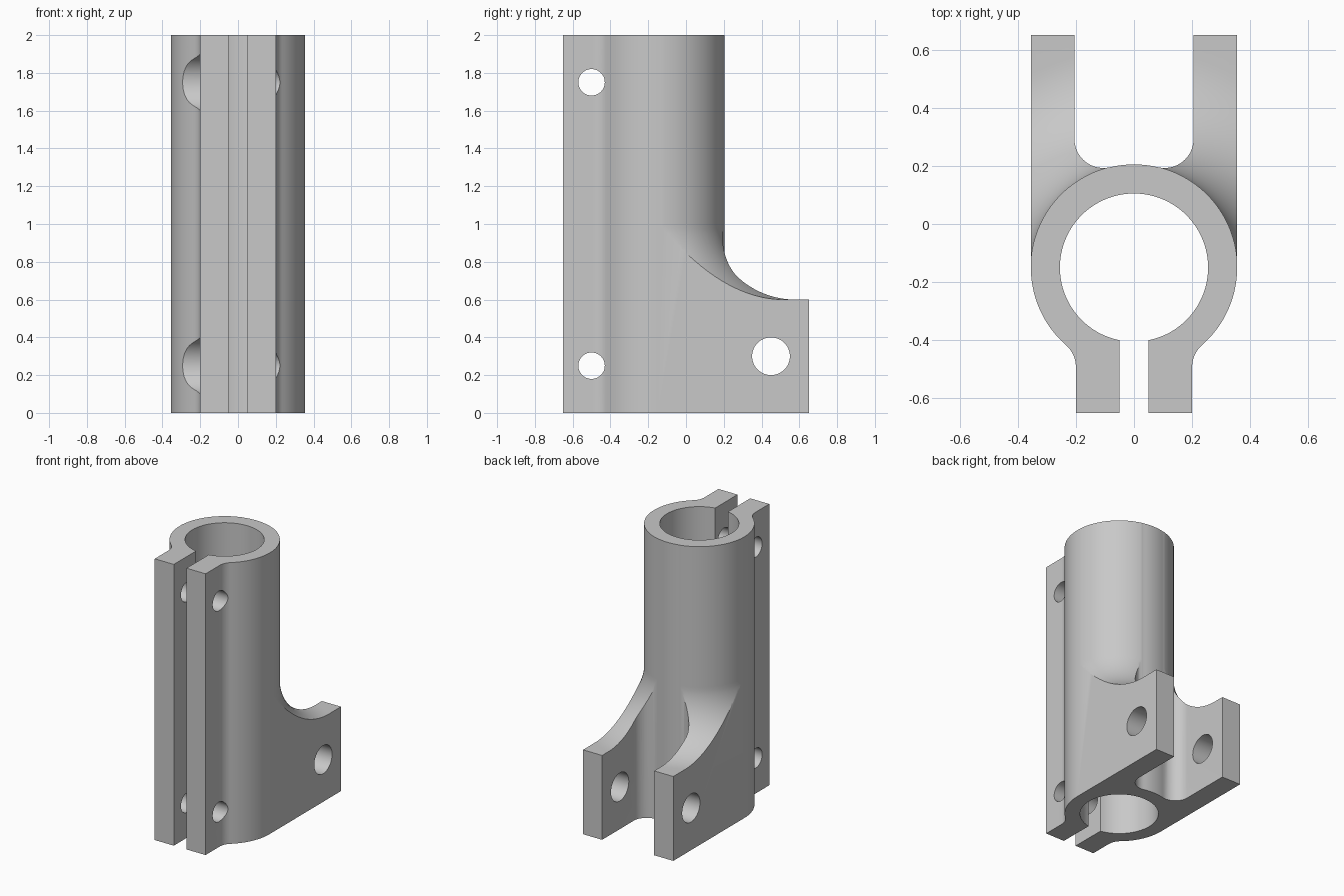
import bpy
import bmesh
from math import sin, cos, pi, hypot, atan2, sqrt, radians

if "Cube" in bpy.data.objects:
    bpy.data.objects.remove(bpy.data.objects["Cube"])

HEIGHT, DEPTH = 2.0, 0.65
AXIS_Y = -0.15                 # tube centre line
R_OUT, R_IN = 0.355, 0.255     # tube radii
SLOT, EAR = 0.05, 0.2          # clamp ear inner and outer x
PRONG = 0.205                  # fork prong inner x
FILLET = 0.1                   # vertical corner fillets
FORK_Z, SWEEP = 0.6, 0.4       # prong height and its blend radius

grey = bpy.data.materials.new("light_grey")
grey.use_nodes = True
grey.diffuse_color = (0.58, 0.58, 0.58, 1)
grey.node_tree.nodes["Principled BSDF"].inputs["Base Color"].default_value = (0.58, 0.58, 0.58, 1)


def arc(cx, cy, r, start, end, steps):
    angles = [start + (end - start) * i / steps for i in range(steps + 1)]
    return [(cx + r * cos(a), cy + r * sin(a)) for a in angles]


def loft(name, rings):
    """Closed solid through rings of matching points, capped at both ends."""
    bm = bmesh.new()
    loops = [[bm.verts.new(p) for p in ring] for ring in rings]
    count = len(loops[0])
    for a, b in zip(loops, loops[1:]):
        for i in range(count):
            j = (i + 1) % count
            bm.faces.new((a[i], a[j], b[j], b[i]))
    bm.faces.new(loops[0])
    bm.faces.new(loops[-1])
    bmesh.ops.recalc_face_normals(bm, faces=bm.faces)
    mesh = bpy.data.meshes.new(name)
    bm.to_mesh(mesh)
    bm.free()
    mesh.materials.append(grey)
    obj = bpy.data.objects.new(name, mesh)
    bpy.context.collection.objects.link(obj)
    return obj


def cross_cylinder(name, y, z, r, x0, x1):
    circle = arc(y, z, r, 0, 2 * pi, 48)[:-1]
    return loft(name, [[(x, p, q) for p, q in circle] for x in (x0, x1)])


def cut(target, cutter):
    cutter.hide_render = True
    mod = target.modifiers.new(cutter.name, 'BOOLEAN')
    mod.operation, mod.solver, mod.object = 'DIFFERENCE', 'EXACT', cutter
    bpy.context.view_layer.objects.active = target
    bpy.ops.object.modifier_apply(modifier=mod.name)
    bpy.data.objects.remove(cutter)


# Fillet centres, tangent to the tube and to the ear or prong
reach = R_OUT + FILLET
ear_x = EAR + FILLET
ear_y = AXIS_Y - sqrt(reach ** 2 - ear_x ** 2)
fork_x = PRONG - FILLET
fork_y = AXIS_Y + sqrt(reach ** 2 - fork_x ** 2)
ear_angle = atan2(ear_y - AXIS_Y, ear_x)
fork_angle = atan2(fork_y - AXIS_Y, fork_x)

# Half outline: ear, tube wall, prong, back of tube
half = [(SLOT, -DEPTH), (EAR, -DEPTH)]
half += arc(ear_x, ear_y, FILLET, pi, pi + ear_angle, 10)
half += arc(0, AXIS_Y, R_OUT, ear_angle, 0, 16)[1:]
half += [(R_OUT, DEPTH), (PRONG, DEPTH)]
half += arc(fork_x, fork_y, FILLET, 0, fork_angle - pi, 16)
half += arc(0, AXIS_Y, R_OUT, fork_angle, pi / 2, 5)[1:]
outline = half + [(-x, y) for x, y in reversed(half[:-1])]

# Bore, open to the front through the slot
gap = atan2(-sqrt(R_IN ** 2 - SLOT ** 2), SLOT)
outline += arc(0, AXIS_Y, R_IN, pi - gap, gap, 80)
body = loft("clamp_bracket", [[(x, y, z) for x, y in outline] for z in (0, HEIGHT)])

# Clear the space above the prongs, leaving a swept blend around the tube
profile = arc(R_OUT + SWEEP, FORK_Z + SWEEP, SWEEP, pi, 1.5 * pi, 24)
profile = [(max(r, R_OUT + 0.001), z) for r, z in profile]
profile += [(1.2, FORK_Z), (1.2, HEIGHT + 0.1), (R_OUT + 0.001, HEIGHT + 0.1)]
sweep = [[(r * cos(a), AXIS_Y + r * sin(a), z) for r, z in profile]
         for a in (pi * i / 64 for i in range(65))]
cut(body, loft("blend_cutter", sweep))

# Bolt holes with a spot face on the right side, then the pivot hole
for z in (0.25, 1.75):
    cut(body, cross_cylinder("spot_face_cutter", -0.5, z, 0.15, -0.6, -EAR - 0.0002))
    cut(body, cross_cylinder("bolt_cutter", -0.5, z, 0.07, -0.6, 0.6))
cut(body, cross_cylinder("pivot_cutter", 0.45, 0.3, 0.1, -0.6, 0.6))

# Smooth shading with sharp machined edges
bpy.ops.object.select_all(action='DESELECT')
body.select_set(True)
bpy.context.view_layer.objects.active = body
bpy.ops.object.shade_smooth_by_angle(angle=radians(30))
